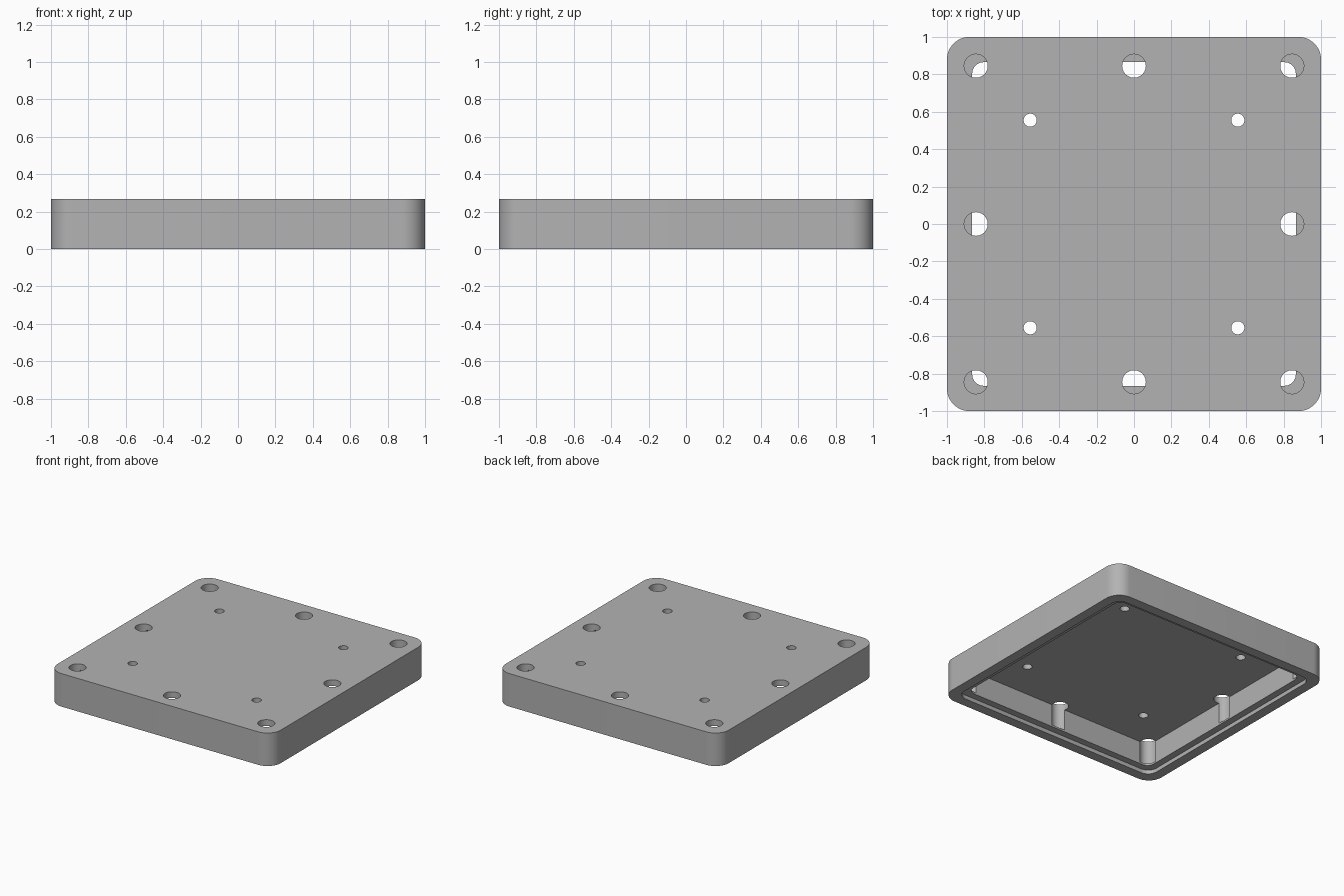
import bpy, bmesh, math

cube = bpy.data.objects.get("Cube")
if cube:
    bpy.data.objects.remove(cube, do_unlink=True)

grey = bpy.data.materials.new("plain_grey")
grey.use_nodes = True
COLOUR = (0.45, 0.45, 0.45, 1)
grey.diffuse_color = COLOUR
grey.node_tree.nodes["Principled BSDF"].inputs["Base Color"].default_value = COLOUR

HEIGHT = 0.267
HOLE_AT, HOLE_R = 0.845, 0.063
SCREW_AT, SCREW_R = 0.555, 0.035


def rounded_outline(half, r, steps=12):
    """Square outline with rounded corners."""
    pts = []
    for q in range(4):
        mid = math.pi / 4 + q * math.pi / 2
        cx = math.copysign(half - r, math.cos(mid))
        cy = math.copysign(half - r, math.sin(mid))
        for i in range(steps + 1):
            a = (q + i / steps) * math.pi / 2
            pts.append((cx + r * math.cos(a), cy + r * math.sin(a)))
    return pts


def circle(x, y, r, n=48):
    return [(x + r * math.cos(math.tau * i / n), y + r * math.sin(math.tau * i / n))
            for i in range(n)]


def prism(name, outlines, z0, z1):
    """Extrude one or more outlines from z0 to z1 into one object."""
    bm = bmesh.new()
    for pts in outlines:
        face = bm.faces.new([bm.verts.new((x, y, z0)) for x, y in pts])
        ext = bmesh.ops.extrude_face_region(bm, geom=[face], use_keep_orig=True)
        top = [v for v in ext["geom"] if isinstance(v, bmesh.types.BMVert)]
        bmesh.ops.translate(bm, verts=top, vec=(0, 0, z1 - z0))
    bmesh.ops.recalc_face_normals(bm, faces=bm.faces)
    mesh = bpy.data.meshes.new(name)
    bm.to_mesh(mesh)
    bm.free()
    mesh.materials.append(grey)
    obj = bpy.data.objects.new(name, mesh)
    bpy.context.collection.objects.link(obj)
    return obj


# Solid lid body
lid = prism("lid", [rounded_outline(1, 0.12)], 0, HEIGHT)

# Eight blind holes round the edge and four through holes further in
edge_holes = [circle(x * HOLE_AT, y * HOLE_AT, HOLE_R)
              for x in (-1, 0, 1) for y in (-1, 0, 1) if x or y]
screw_holes = [circle(x * SCREW_AT, y * SCREW_AT, SCREW_R)
               for x in (-1, 1) for y in (-1, 1)]

cutters = [
    prism("rim_step_cutter", [rounded_outline(0.92, 0.08)], -0.1, 0.032),
    prism("cavity_cutter", [rounded_outline(0.865, 0.06)], -0.1, 0.217),
    prism("edge_hole_cutter", edge_holes, 0.047, 0.4),
    prism("screw_hole_cutter", screw_holes, 0.1, 0.4),
]

# Cut the body, then drop the cutters
bpy.context.view_layer.objects.active = lid
for cutter in cutters:
    mod = lid.modifiers.new(cutter.name, "BOOLEAN")
    mod.operation = "DIFFERENCE"
    mod.solver = "EXACT"
    mod.object = cutter
    bpy.ops.object.modifier_apply(modifier=mod.name)
    bpy.data.objects.remove(cutter, do_unlink=True)

# Smooth curved walls, keep hard edges
bpy.ops.object.select_all(action="DESELECT")
lid.select_set(True)
bpy.ops.object.shade_smooth_by_angle(angle=math.radians(30))
